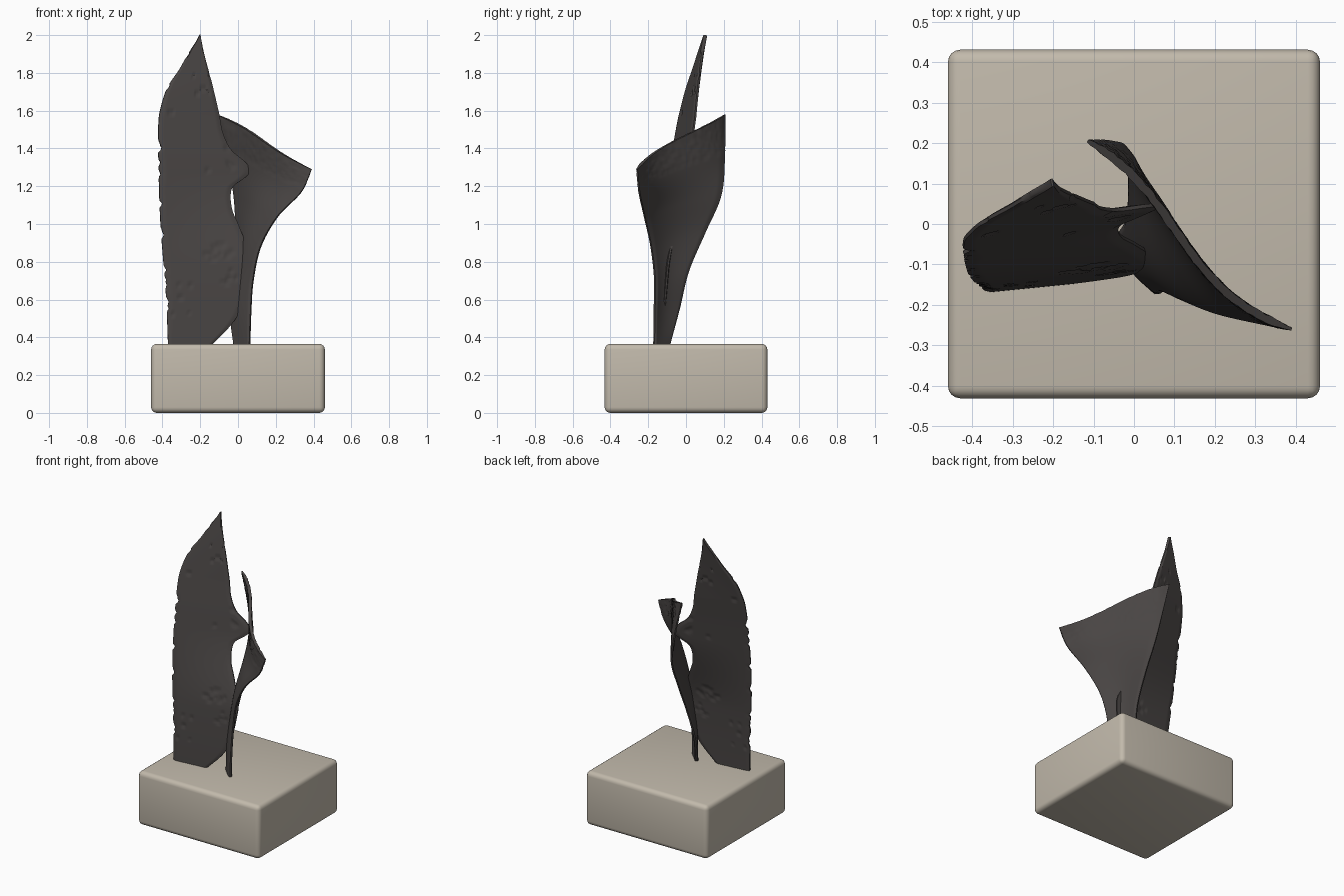
import bpy, bmesh, math, random
from mathutils import Vector

if "Cube" in bpy.data.objects:
    bpy.data.objects.remove(bpy.data.objects["Cube"])

random.seed(7)


def material(name, rgb):
    m = bpy.data.materials.new(name)
    m.diffuse_color = (*rgb, 1)
    m.use_nodes = True
    m.node_tree.nodes["Principled BSDF"].inputs["Base Color"].default_value = m.diffuse_color
    return m


dark = material("dark patinated metal", (0.066, 0.059, 0.057))
stone = material("pale stone", (0.54, 0.49, 0.41))


def curve(ts, vs, t):
    """Smooth interpolation through (ts, vs)."""
    n = len(ts)
    t = min(max(t, ts[0]), ts[-1])
    i = 0
    while i < n - 2 and t > ts[i + 1]:
        i += 1

    def slope(k):
        a, b = max(k - 1, 0), min(k + 1, n - 1)
        return (vs[b] - vs[a]) / (ts[b] - ts[a])
    h = ts[i + 1] - ts[i]
    s = (t - ts[i]) / h
    return (vs[i] * (1 + 2 * s) * (1 - s) ** 2 + h * slope(i) * s * (1 - s) ** 2
            + vs[i + 1] * s * s * (3 - 2 * s) + h * slope(i + 1) * s * s * (s - 1))


def shell(name, f, nu, nv, thick, pit):
    """Closed thin sheet around surface f(u, v); pit(u, v, p) is the pit depth."""
    bm = bmesh.new()
    e = 0.004
    sides = [[], []]
    for j in range(nv + 1):
        rows = [[], []]
        for i in range(nu + 1):
            u, v = i / nu, j / nv
            p = f(u, v)
            du = f(min(u + e, 1), v) - f(max(u - e, 0), v)
            dv = f(u, min(v + e, 1)) - f(u, max(v - e, 0))
            n = du.cross(dv).normalized()
            rim = min(1, 0.45 + 8 * min(u, 1 - u))
            for k, sgn in enumerate((1, -1)):
                d = thick / 2 * rim - pit(u, v, p)
                rows[k].append(bm.verts.new(p + n * sgn * d))
        sides[0].append(rows[0])
        sides[1].append(rows[1])
    a, b = sides
    for j in range(nv):
        for i in range(nu):
            bm.faces.new((a[j][i], a[j][i + 1], a[j + 1][i + 1], a[j + 1][i]))
            bm.faces.new((b[j][i], b[j + 1][i], b[j + 1][i + 1], b[j][i + 1]))
    ring = ([(0, i) for i in range(nu)] + [(j, nu) for j in range(nv)]
            + [(nv, i) for i in range(nu, 0, -1)] + [(j, 0) for j in range(nv, 0, -1)])
    for (j, i), (l, k) in zip(ring, ring[1:] + ring[:1]):
        bm.faces.new((a[l][k], a[j][i], b[j][i], b[l][k]))
    bmesh.ops.recalc_face_normals(bm, faces=bm.faces)
    me = bpy.data.meshes.new(name)
    bm.to_mesh(me)
    bm.free()
    ob = bpy.data.objects.new(name, me)
    bpy.context.collection.objects.link(ob)
    me.materials.append(dark)
    finish(ob)


def finish(ob):
    bpy.ops.object.select_all(action='DESELECT')
    ob.select_set(True)
    bpy.context.view_layer.objects.active = ob
    bpy.ops.object.shade_smooth_by_angle(angle=math.radians(40))


# Stone block
bpy.ops.mesh.primitive_cube_add(size=1, location=(0, 0, 0.1825))
base = bpy.context.object
base.name = "stone_base"
base.scale = (0.92, 0.862, 0.365)
bpy.ops.object.transform_apply(location=False, rotation=False, scale=True)
bev = base.modifiers.new("soft edges", 'BEVEL')
bev.width, bev.segments = 0.03, 4
base.data.materials.append(stone)
bpy.ops.object.modifier_apply(modifier=bev.name)
finish(base)

# Tall blade: outline left and right over height, leaning back as it rises
LZ = [0.35, 0.6, 1.0, 1.3, 1.55, 1.65, 1.73, 1.82, 1.9, 1.97, 2.0]
LX = [-0.37, -0.38, -0.41, -0.42, -0.42, -0.4, -0.37, -0.31, -0.265, -0.22, -0.205]
RZ = [0.35, 0.45, 0.52, 0.62, 0.72, 0.82, 0.9, 1.0, 1.07, 1.15, 1.2, 1.24,
      1.28, 1.33, 1.39, 1.48, 1.58, 1.75, 1.9, 2.0]
RX = [-0.15, -0.05, 0.0, 0.035, 0.055, 0.065, 0.04, 0.0, -0.03, -0.04, -0.025, 0.03,
      0.065, 0.035, -0.035, -0.08, -0.1, -0.14, -0.18, -0.2]
notches = [(random.uniform(0.5, 1.93), random.uniform(0.006, 0.02)) for _ in range(16)]


def tall(u, v):
    z = 0.35 + 1.65 * v
    left = curve(LZ, LX, z)
    right = curve(RZ, RX, z)
    chip = sum(d * max(0, 1 - abs(z - c) / 0.018) for c, d in notches)
    left = min(left + chip * max(0, 1 - u * 12), right - 0.003)
    x = left + (right - left) * u
    t = z - 0.365
    s = min(max((t - 0.4) / 0.5, 0), 1)
    tilt = 0.1 + 0.17 * s * s * (3 - 2 * s) - 0.06 * max(0, t - 1.2) / 0.4
    return Vector((x, -0.165 + 0.025 * t + 0.068 * t * t + tilt * (x + 0.42), z))


# Casting pits: clusters of small dents on the tall blade
pits = []
for cx, cz, r, n in ((-0.09, 0.8, 0.12, 16), (-0.3, 0.6, 0.1, 5),
                     (-0.17, 1.75, 0.12, 10), (-0.02, 1.35, 0.06, 6), (-0.37, 1.3, 0.3, 6)):
    for _ in range(n):
        pits.append((cx + random.uniform(-r, r) * 0.7, cz + random.uniform(-r, r),
                     random.uniform(0.008, 0.016)))


def tall_pit(u, v, p):
    if any(abs(p.x - x) < r and abs(p.z - z) < r for x, z, r in pits):
        return 0.005
    return 0


shell("tall_blade", tall, 44, 130, 0.02, tall_pit)

# Fan blade: two edge curves with a slightly S-shaped sheet between them
V = [i / 6 for i in range(7)]
L = ([-0.02, -0.04, -0.015, -0.01, -0.02, -0.06, -0.115],
     [-0.09, -0.035, 0.015, 0.1, 0.185, 0.203, 0.205],
     [0.35, 0.55, 0.75, 0.95, 1.15, 1.35, 1.58])
R = ([0.062, 0.068, 0.08, 0.12, 0.21, 0.335, 0.39],
     [-0.17, -0.168, -0.165, -0.185, -0.22, -0.248, -0.26],
     [0.35, 0.53, 0.7, 0.88, 1.04, 1.17, 1.29])


def fan(u, v):
    a = Vector([curve(V, c, v) for c in L])
    b = Vector([curve(V, c, v) for c in R])
    p = a.lerp(b, u)
    dip = math.sin(math.pi * u) * (0.025 * (1 - v) * v * 4 + v ** 3 * 0.075 * (2 * u - 0.7))
    return p + Vector((-0.68, -0.73, 0)) * dip + Vector((0, 0, 0.015 * v * math.sin(math.pi * u)))


# Rough texture along the upper rim
def fan_pit(u, v, p):
    return random.uniform(-0.001, 0.003) if v > 0.86 else 0


shell("fan_blade", fan, 50, 80, 0.022, fan_pit)
